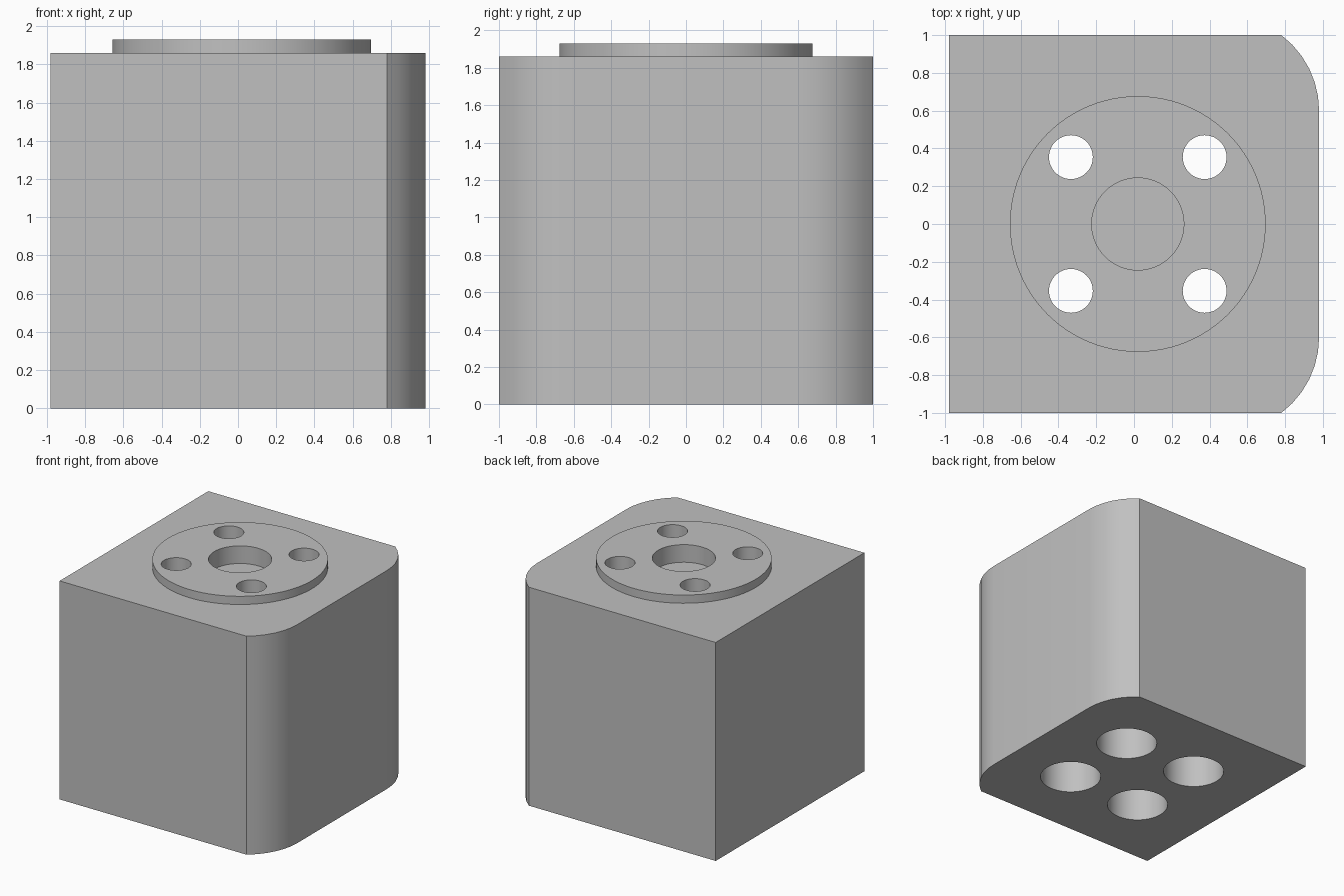
import bpy
import bmesh
from math import radians, sin, cos, asin

cube = bpy.data.objects.get("Cube")
if cube:
    bpy.data.objects.remove(cube, do_unlink=True)

AXIS_X = 0.02        # the flange axis sits slightly off the block centre
BODY_TOP, FLANGE_TOP = 1.86, 1.93
HOLE_OFFSET = 0.354

grey = bpy.data.materials.new("plain grey")
grey.use_nodes = True
colour = (0.53, 0.53, 0.53, 1)
grey.diffuse_color = colour
grey.node_tree.nodes["Principled BSDF"].inputs["Base Color"].default_value = colour


def prism(name, outline, z0, z1):
    """Extrude a closed outline from z0 up to z1."""
    bm = bmesh.new()
    base = bm.faces.new([bm.verts.new((x, y, z0)) for x, y in outline])
    top = bmesh.ops.extrude_face_region(bm, geom=[base])["geom"]
    verts = [v for v in top if isinstance(v, bmesh.types.BMVert)]
    bmesh.ops.translate(bm, verts=verts, vec=(0, 0, z1 - z0))
    bmesh.ops.recalc_face_normals(bm, faces=bm.faces)
    mesh = bpy.data.meshes.new(name)
    bm.to_mesh(mesh)
    bm.free()
    mesh.materials.append(grey)
    obj = bpy.data.objects.new(name, mesh)
    bpy.context.collection.objects.link(obj)
    return obj


def cylinder(name, x, y, radius, z0, z1, sides=64):
    step = radians(360 / sides)
    ring = [(x + radius * cos(i * step), y + radius * sin(i * step)) for i in range(sides)]
    return prism(name, ring, z0, z1)


def combine(target, tool, operation):
    """Apply a boolean and remove the tool."""
    mod = target.modifiers.new(tool.name, 'BOOLEAN')
    mod.operation, mod.solver, mod.object = operation, 'EXACT', tool
    bpy.context.view_layer.objects.active = target
    bpy.ops.object.modifier_apply(modifier=mod.name)
    bpy.data.objects.remove(tool, do_unlink=True)


# Block: square on the right, two partial-arc corners on the left
SEGMENTS = 6
sweep = asin(0.8)
arc = [(0.48 + 0.5 * cos(sweep * i / SEGMENTS), 0.6 + 0.5 * sin(sweep * i / SEGMENTS))
       for i in range(SEGMENTS + 1)]
outline = [(-0.98, -1)] + [(x, -y) for x, y in reversed(arc)] + arc + [(-0.98, 1)]
block = prism("mounting_block", outline, 0, BODY_TOP)

# Raised round flange with a shallow central recess
combine(block, cylinder("flange", AXIS_X, 0, 0.677, 1.7, FLANGE_TOP, 96), 'UNION')
combine(block, cylinder("centre_recess", AXIS_X, 0, 0.244, 1.78, 2.1), 'DIFFERENCE')

# Four bolt holes, counterbored from below
for sx in (-1, 1):
    for sy in (-1, 1):
        x, y = AXIS_X + sx * HOLE_OFFSET, sy * HOLE_OFFSET
        combine(block, cylinder("counterbore", x, y, 0.244, -0.2, 1.5), 'DIFFERENCE')
        combine(block, cylinder("bolt_hole", x, y, 0.116, 1.3, 2.1, 48), 'DIFFERENCE')

# Smooth the curved walls, keep the rims sharp
bpy.ops.object.select_all(action='DESELECT')
block.select_set(True)
bpy.context.view_layer.objects.active = block
bpy.ops.object.shade_smooth_by_angle(angle=radians(30))
